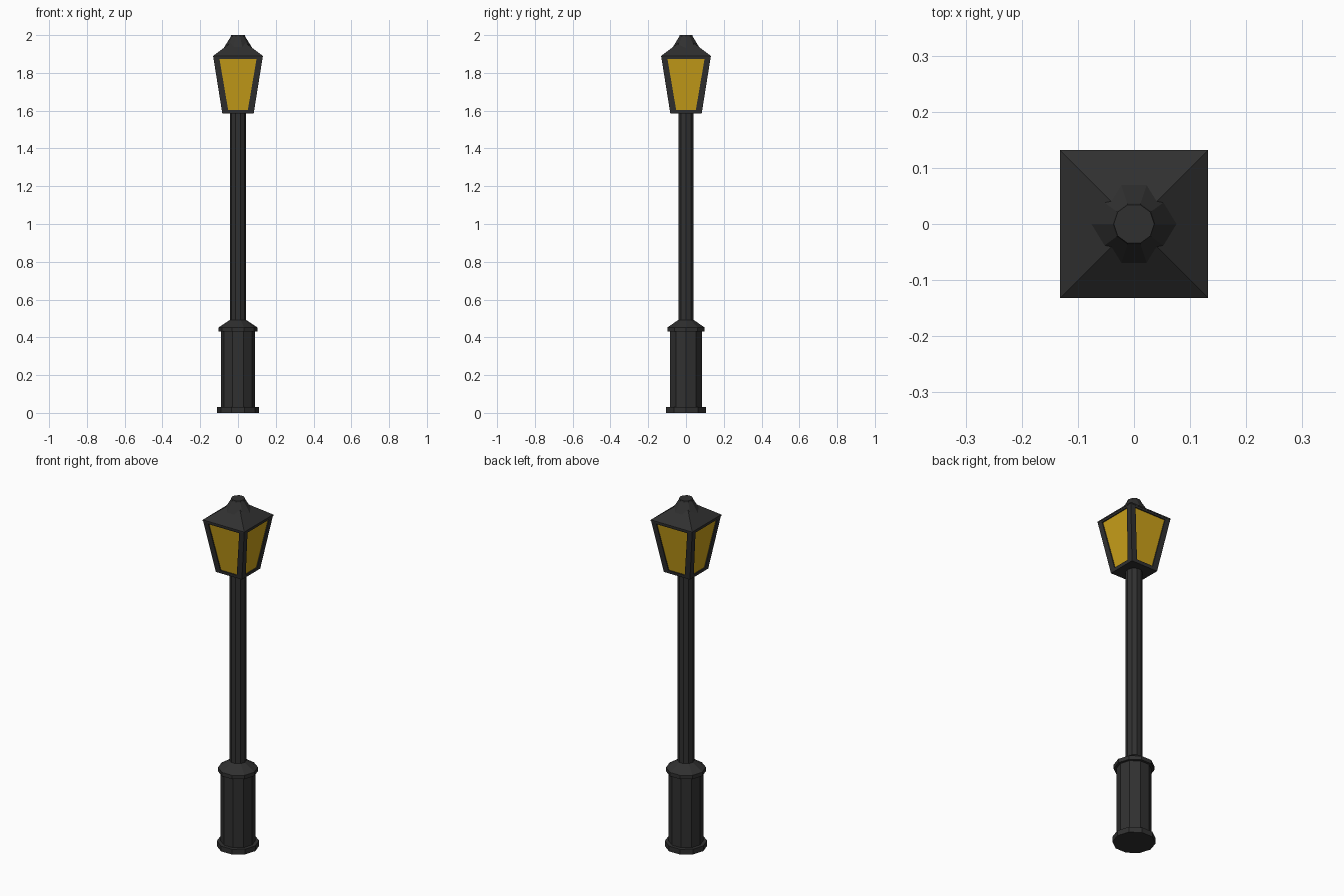
import bpy, bmesh
from math import cos, sin, pi

if "Cube" in bpy.data.objects:
    bpy.data.objects.remove(bpy.data.objects["Cube"])


def material(name, rgb):
    m = bpy.data.materials.new(name)
    m.diffuse_color = (*rgb, 1)
    m.use_nodes = True
    m.node_tree.nodes["Principled BSDF"].inputs["Base Color"].default_value = m.diffuse_color
    return m


IRON = material("dark_iron", (0.03, 0.03, 0.03))
GLASS = material("amber_glass", (0.6, 0.36, 0.01))


def finish(name, bm, mats):
    bmesh.ops.remove_doubles(bm, verts=bm.verts, dist=1e-5)
    bmesh.ops.recalc_face_normals(bm, faces=bm.faces)
    me = bpy.data.meshes.new(name)
    bm.to_mesh(me)
    bm.free()
    for m in mats:
        me.materials.append(m)
    ob = bpy.data.objects.new(name, me)
    bpy.context.collection.objects.link(ob)
    return ob


def loft(name, rings):
    """Skin equal-length rings of points and cap both ends."""
    bm = bmesh.new()
    vs = [[bm.verts.new(p) for p in r] for r in rings]
    n = len(vs[0])
    for a, b in zip(vs, vs[1:]):
        for i in range(n):
            j = (i + 1) % n
            bm.faces.new((a[i], a[j], b[j], b[i]))
    bm.faces.new(vs[0][::-1])
    bm.faces.new(vs[-1])
    return finish(name, bm, [IRON])


def decagon(r, z):
    return [(r * cos(i * pi / 5), r * sin(i * pi / 5), z) for i in range(10)]


def lathe(name, profile):
    return loft(name, [decagon(r, z) for r, z in profile])


# Ten-sided post
lathe("base_plinth", [(0.11, 0), (0.11, 0.03), (0.09, 0.03), (0.09, 0.43),
                      (0.104, 0.43), (0.104, 0.452), (0.043, 0.492)])
lathe("pole", [(0.043, 0.48), (0.043, 1.59)])

# Lantern body: tapered square with a recessed glass pane on each side
Z0, Z1, H0, H1 = 1.585, 1.885, 0.083, 0.131
bm = bmesh.new()


def side_point(k, x, z, depth):
    y = -(H0 + (H1 - H0) * (z - Z0) / (Z1 - Z0) - depth)
    c, s = [(1, 0), (0, 1), (-1, 0), (0, -1)][k]
    return bm.verts.new((x * c - y * s, x * s + y * c, z))


for k in range(4):
    outer = [(-H0, Z0), (H0, Z0), (H1, Z1), (-H1, Z1)]
    inner = [(-0.052, 1.603), (0.052, 1.603), (0.098, 1.873), (-0.098, 1.873)]
    rings = [[side_point(k, x, z, d) for x, z in pts]
             for pts, d in ((outer, 0), (inner, 0), (inner, 0.006))]
    for a, b in zip(rings, rings[1:]):
        for i in range(4):
            j = (i + 1) % 4
            bm.faces.new((a[i], a[j], b[j], b[i]))
    bm.faces.new(rings[2]).material_index = 1
for h, z in ((H0, Z0), (H1, Z1)):
    bm.faces.new([bm.verts.new((x * h, y * h, z))
                  for x, y in ((-1, -1), (1, -1), (1, 1), (-1, 1))])
finish("lantern", bm, [IRON, GLASS])


# Roof: shallow square pyramid with a ten-sided cone rising out of it
def square(h, z):
    return [(-h, -h, z), (h, -h, z), (h, h, z), (-h, h, z)]


loft("roof", [square(0.132, 1.883), square(0.132, 1.89), square(0.035, 1.962)])
lathe("roof_cap", [(0.088, 1.915), (0.08, 1.925), (0.038, 1.992), (0.036, 2.0)])
